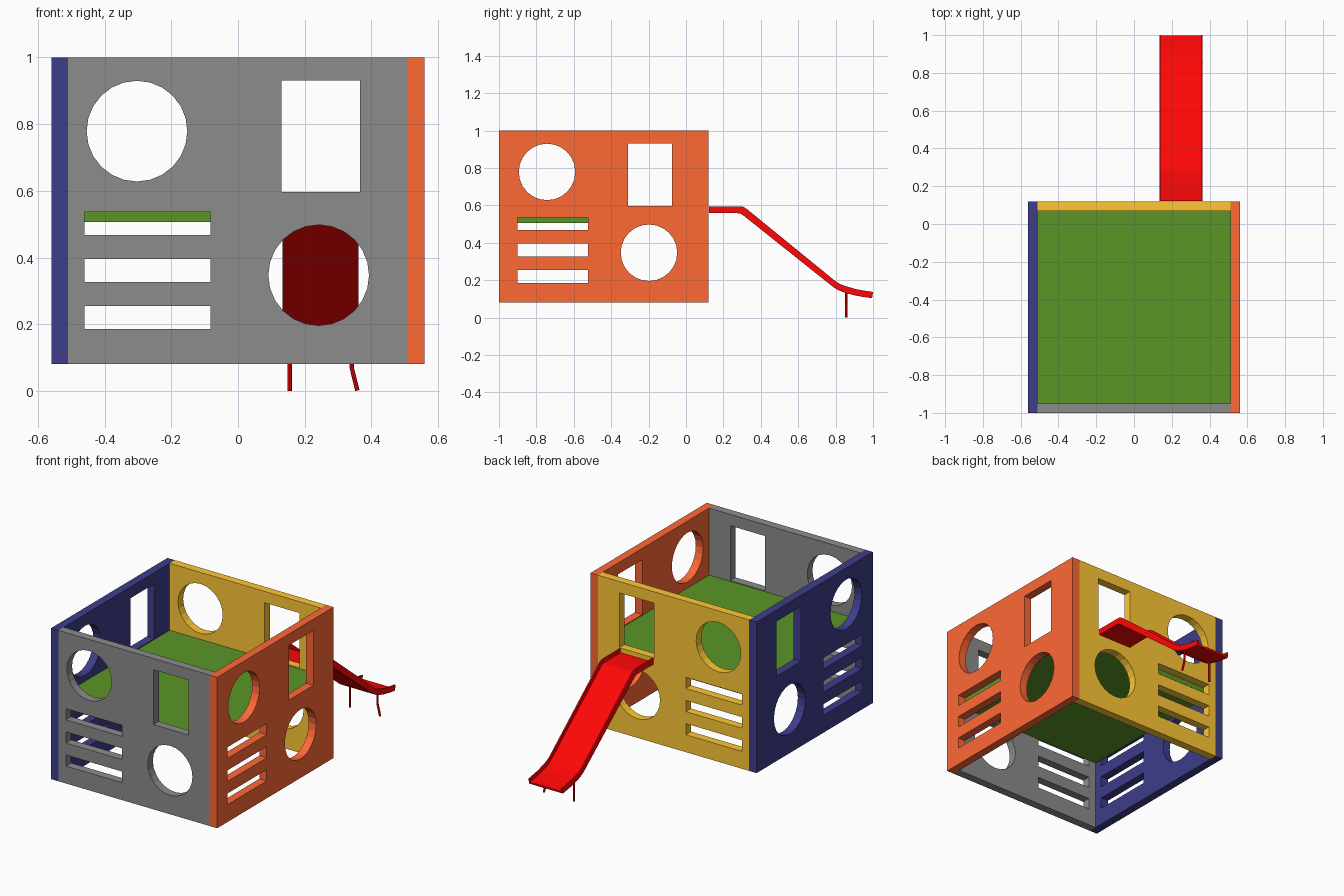
import bpy, bmesh
from math import sin, cos, pi

if "Cube" in bpy.data.objects:
    bpy.data.objects.remove(bpy.data.objects["Cube"])

def material(name, rgb):
    m = bpy.data.materials.new(name)
    m.diffuse_color = (*rgb, 1)
    m.use_nodes = True
    m.node_tree.nodes["Principled BSDF"].inputs["Base Color"].default_value = m.diffuse_color
    return m

grey = material("grey", (0.262, 0.262, 0.262))
orange = material("orange", (1.0, 0.14, 0.036))
blue = material("blue", (0.047, 0.047, 0.26))
yellow = material("yellow", (1.0, 0.58, 0.035))
green = material("green", (0.105, 0.30, 0.02))
red = material("red", (1.0, 0.002, 0.002))

def finish(name, bm, mat):
    bmesh.ops.remove_doubles(bm, verts=bm.verts, dist=1e-5)
    bmesh.ops.recalc_face_normals(bm, faces=bm.faces)
    for f in bm.faces:
        f.smooth = False
    me = bpy.data.meshes.new(name)
    bm.to_mesh(me)
    bm.free()
    me.materials.append(mat)
    ob = bpy.data.objects.new(name, me)
    bpy.context.collection.objects.link(ob)
    return ob

def curve_to_bmesh(cu):
    tmp = bpy.data.objects.new("tmp", cu)
    bpy.context.collection.objects.link(tmp)
    bpy.context.view_layer.update()
    me = tmp.evaluated_get(bpy.context.evaluated_depsgraph_get()).to_mesh()
    bm = bmesh.new()
    bm.from_mesh(me)
    bpy.data.objects.remove(tmp)
    bpy.data.curves.remove(cu)
    return bm

def add_spline(cu, pts, cyclic):
    s = cu.splines.new('POLY')
    s.points.add(len(pts) - 1)
    for p, co in zip(s.points, pts):
        p.co = (*co, 1)
    s.use_cyclic_u = cyclic

def rect(x0, x1, z0, z1):
    return [(x0, z0, 0), (x1, z0, 0), (x1, z1, 0), (x0, z1, 0)]

def circle(cx, cz, r, n=24):
    return [(cx + r * cos(2 * pi * i / n), cz + r * sin(2 * pi * i / n), 0) for i in range(n)]

# Wall panel: outline with two portholes, a doorway and three slots
def panel(name, half_width, loc, turn, mat):
    cu = bpy.data.curves.new(name, 'CURVE')
    cu.dimensions, cu.fill_mode, cu.extrude = '2D', 'BOTH', 0.025
    outlines = [rect(-half_width, half_width, 0.08, 1.0),
                circle(-0.303, 0.779, 0.151), circle(0.242, 0.347, 0.151),
                rect(0.131, 0.366, 0.597, 0.931)]
    outlines += [rect(-0.460, -0.083, z, z + 0.068) for z in (0.186, 0.327, 0.468)]
    for o in outlines:
        add_spline(cu, o, True)
    ob = finish(name, curve_to_bmesh(cu), mat)
    ob.location = loc
    ob.rotation_euler = (pi / 2, 0, turn)

panel("front_wall", 0.51, (0, -0.975, 0), 0, grey)
panel("back_wall", 0.51, (0, 0.095, 0), 0, yellow)
panel("right_wall", 0.56, (0.535, -0.44, 0), pi / 2, orange)
panel("left_wall", 0.56, (-0.535, -0.44, 0), pi / 2, blue)

# Raised floor, level with the doorway sills
bm = bmesh.new()
bmesh.ops.create_cube(bm, size=1)
bmesh.ops.scale(bm, vec=(1.02, 1.02, 0.086), verts=bm.verts)
floor = finish("floor", bm, green)
floor.location = (0, -0.44, 0.549)

# Slide: U section swept between a bottom and a rail-top side profile
low = [(0.123, 0.558), (0.275, 0.558), (0.293, 0.555), (0.308, 0.545), (0.79, 0.161),
       (0.815, 0.146), (0.845, 0.134), (0.90, 0.119), (0.95, 0.110), (0.995, 0.104)]
high = [(0.123, 0.595), (0.29, 0.595), (0.308, 0.592), (0.325, 0.581), (0.80, 0.194),
        (0.825, 0.179), (0.855, 0.168), (0.91, 0.152), (0.955, 0.144), (1.0, 0.137)]
section = [(0.134, 0), (0.362, 0), (0.362, 1), (0.354, 1),
           (0.354, 0.35), (0.142, 0.35), (0.142, 1), (0.134, 1)]
bm = bmesh.new()
rings = []
for (ya, za), (yb, zb) in zip(low, high):
    rings.append([bm.verts.new((x, ya + (yb - ya) * t, za + (zb - za) * t)) for x, t in section])
n = len(section)
for a, b in zip(rings, rings[1:]):
    for i in range(n):
        bm.faces.new((a[i], a[(i + 1) % n], b[(i + 1) % n], b[i]))
bm.faces.new(rings[0])
bm.faces.new(rings[-1])
slide = finish("slide", bm, red)
bpy.context.view_layer.objects.active = slide
slide.select_set(True)
bpy.ops.object.shade_smooth_by_angle(angle=0.5)

# Slide legs: one straight, one bent outward
for name, pts in (("slide_leg_left", [(0.155, 0.857, 0.14), (0.155, 0.857, 0)]),
                  ("slide_leg_right", [(0.341, 0.857, 0.14), (0.341, 0.857, 0.07), (0.358, 0.857, 0.001)])):
    cu = bpy.data.curves.new(name, 'CURVE')
    cu.dimensions, cu.bevel_depth, cu.bevel_resolution = '3D', 0.0065, 2
    cu.use_fill_caps = True
    add_spline(cu, pts, False)
    finish(name, curve_to_bmesh(cu), red)
